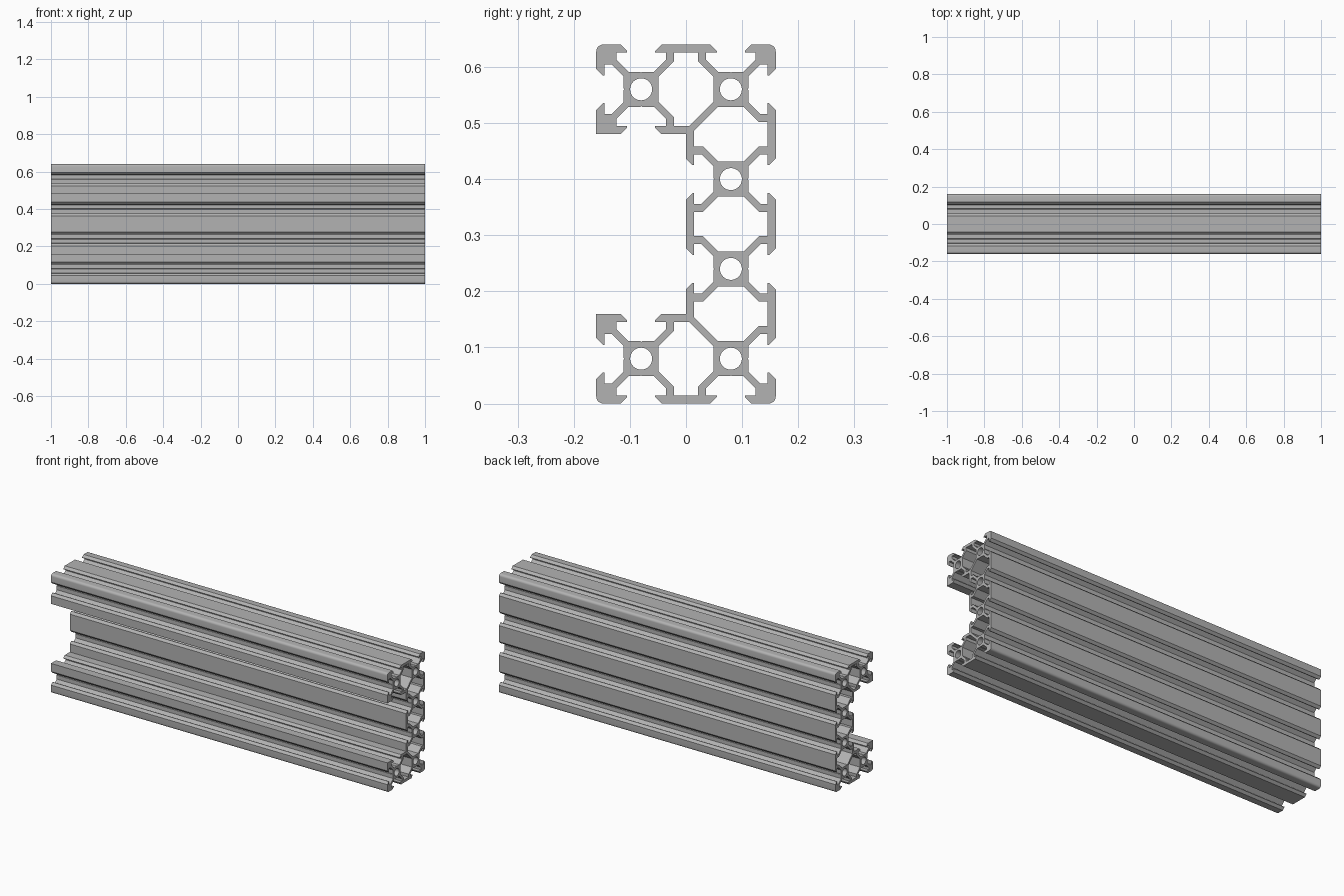
import bpy, bmesh
from math import cos, sin, pi, radians
from mathutils import Matrix, Vector

cube = bpy.data.objects.get("Cube")
if cube:
    bpy.data.objects.remove(cube, do_unlink=True)

MM = 0.008            # one millimetre in scene units
CORE, LIP = 3.9, 8.2  # core half width, inner side of the lips
WEB = 2.84            # where a diagonal web meets the core
DOWN, RIGHT, UP, LEFT = range(4)


def slot(y, z, side):
    """V slot outline on one side of the core at (y, z), walked counterclockwise."""
    half = [(4.58, 10), (3.1, 8.52), (3.1, LIP), (5.5, LIP), (5.5, CORE + 5.5 - WEB),
            (WEB, CORE), (0.2, CORE)]
    path = [(-t, -d) for t, d in half] + [(0, -CORE + 0.2)]
    path += [(t, -d) for t, d in reversed(half)]
    turn = Matrix.Rotation(side * pi / 2, 2)
    return [turn @ Vector(p) + Vector((y, z)) for p in path]


def corner(y, z, side, r=1.6, steps=5):
    """Rounded outer corner that ends the given side."""
    sy, sz = (1 if y > 0 else -1), (1 if z > 40 else -1)
    angles = [(side - 1 + i / steps) * pi / 2 for i in range(steps + 1)]
    return [Vector((y - sy * r + r * cos(a), z - sz * r + r * sin(a))) for a in angles]


def circle(y, z, r=2.45, n=32):
    return [Vector((y + r * cos(2 * pi * i / n), z + r * sin(2 * pi * i / n))) for i in range(n)]


def flip(points):
    """Mirror about mid height."""
    return [Vector((y, 80 - z)) for y, z in points]


# Outer outline
outline = slot(-10, 10, DOWN) + slot(10, 10, DOWN) + corner(20, 0, DOWN)
for z in (10, 30, 50, 70):
    outline += slot(10, z, RIGHT)
outline += corner(20, 80, RIGHT) + slot(10, 70, UP) + slot(-10, 70, UP)
outline += corner(-20, 80, UP) + slot(-10, 70, LEFT) + [Vector((-20, 60))]
outline += slot(-10, 70, DOWN) + [Vector((0, 60))]
outline += slot(10, 50, LEFT) + slot(10, 30, LEFT) + [Vector((0, 20))]
outline += slot(-10, 10, UP) + [Vector((-20, 20))] + slot(-10, 10, LEFT) + corner(-20, 0, LEFT)

# Hollow chambers between neighbouring cores
a, b = 10 - CORE, 2.7          # core face and side wall distance from chamber middle
w = WEB + a - b
quarter = [(WEB, a), (w, b), (LIP, b)]
upper = [(-t, d) for t, d in reversed(quarter)] + quarter
lower = [(t, -d) for t, d in reversed(quarter)] + [(-t, -d) for t, d in quarter]
reach = LIP + CORE - WEB       # where the long diagonal web meets a wall

middle = [Vector((10 + t, 40 + d)) for t, d in upper + lower]
back = [Vector((10 + t, 60 + d)) for t, d in
        [(-LIP, 10 - reach), (-WEB, a)] + quarter + lower]
wide = [Vector((d, 70 + t)) for t, d in
        [(-LIP, 10 - reach), (-WEB, a), (WEB, a), (w, b), (LIP, b),
         (LIP, -b), (w, -b), (WEB, -a), (-WEB, -a), (-w, -b), (-LIP, -b)]]
loops = [outline, middle, back, flip(back), wide, flip(wide)]

# Round bores through every core
for y, z in [(-10, 10), (-10, 70)] + [(10, h) for h in (10, 30, 50, 70)]:
    loops.append(circle(y, z))

# Extrude the section along the length
curve = bpy.data.curves.new("section", "CURVE")
curve.dimensions = "2D"
curve.fill_mode = "BOTH"
curve.extrude = 1.0
for loop in loops:
    spline = curve.splines.new("POLY")
    spline.points.add(len(loop) - 1)
    for point, p in zip(spline.points, loop):
        point.co = (p.x * MM, p.y * MM, 0, 1)
    spline.use_cyclic_u = True
section = bpy.data.objects.new("section", curve)
bpy.context.collection.objects.link(section)
bpy.context.view_layer.update()
mesh = bpy.data.meshes.new_from_object(section.evaluated_get(bpy.context.evaluated_depsgraph_get()))
bpy.data.objects.remove(section, do_unlink=True)

bm = bmesh.new()
bm.from_mesh(mesh)
bmesh.ops.remove_doubles(bm, verts=bm.verts, dist=0.0001)
# Stand the section upright with its length along x
bm.transform(Matrix.Rotation(radians(90), 4, "Z") @ Matrix.Rotation(radians(90), 4, "X"))
bmesh.ops.recalc_face_normals(bm, faces=bm.faces)
bm.to_mesh(mesh)
bm.free()

# Aluminium colour
metal = bpy.data.materials.new("aluminium_grey")
metal.use_nodes = True
grey = (0.45, 0.45, 0.45, 1)
metal.diffuse_color = grey
metal.node_tree.nodes["Principled BSDF"].inputs["Base Color"].default_value = grey
mesh.materials.clear()
mesh.materials.append(metal)

beam = bpy.data.objects.new("extruded_beam", mesh)
bpy.context.collection.objects.link(beam)
bpy.context.view_layer.objects.active = beam
beam.select_set(True)
bpy.ops.object.shade_smooth_by_angle(angle=radians(25))
